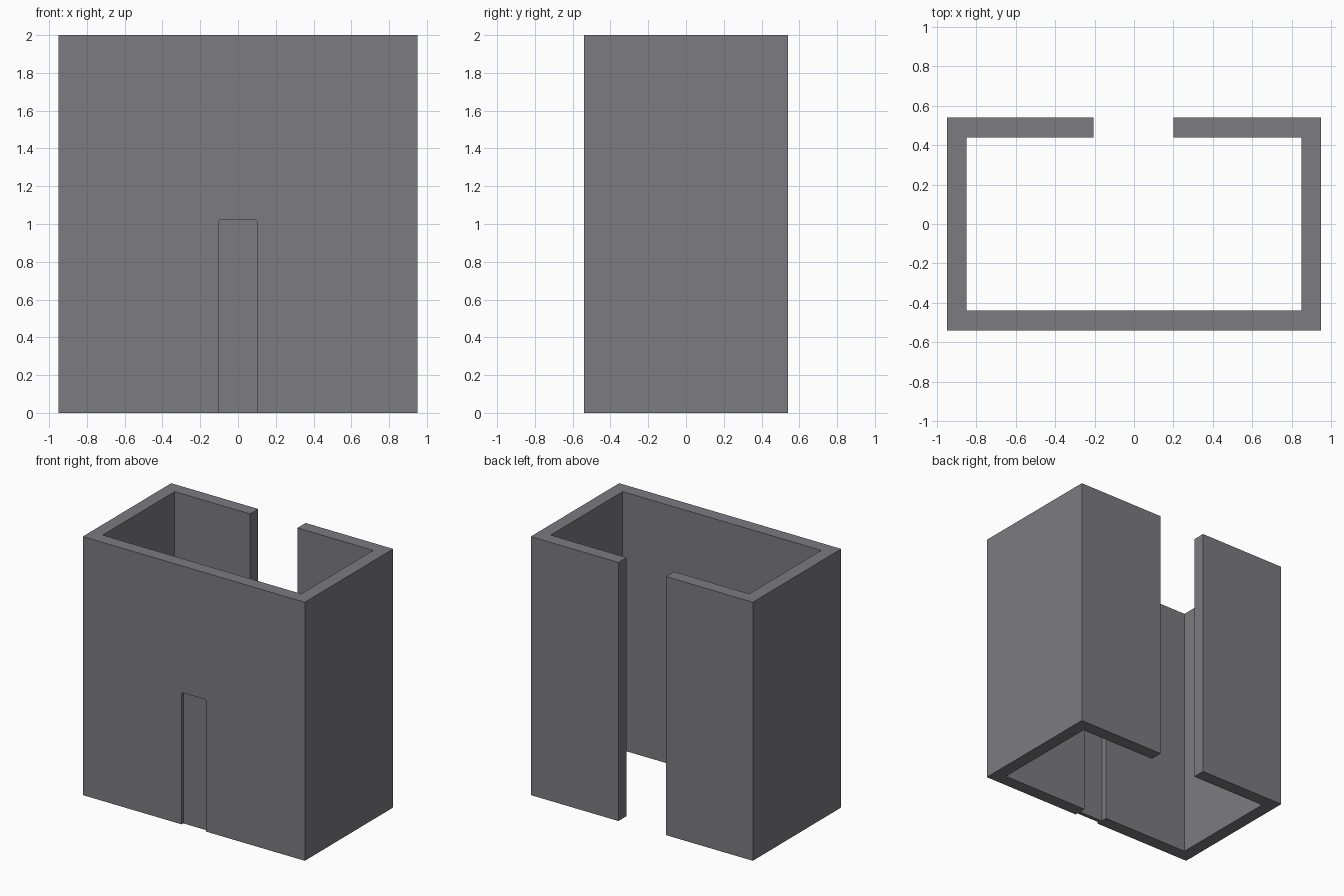
import bpy
import bmesh
from mathutils import Vector

cube = bpy.data.objects.get("Cube")
if cube:
    bpy.data.objects.remove(cube, do_unlink=True)

WIDTH, DEPTH, HEIGHT, WALL = 0.95, 0.54, 2.0, 0.1   # half width, half depth
DOOR_HALF, DOOR_TOP = 0.104, 1.02

grey = bpy.data.materials.new("wall grey")
grey.use_nodes = True
colour = (0.2, 0.197, 0.215, 1)
grey.diffuse_color = colour
grey.node_tree.nodes["Principled BSDF"].inputs["Base Color"].default_value = colour


def prism(name, points, offset):
    """Extrude a closed outline of 3D points along an offset."""
    bm = bmesh.new()
    face = bm.faces.new([bm.verts.new(p) for p in points])
    result = bmesh.ops.extrude_face_region(bm, geom=[face])
    moved = [v for v in result["geom"] if isinstance(v, bmesh.types.BMVert)]
    bmesh.ops.translate(bm, verts=moved, vec=Vector(offset))
    bmesh.ops.recalc_face_normals(bm, faces=bm.faces)
    mesh = bpy.data.meshes.new(name)
    bm.to_mesh(mesh)
    bm.free()
    mesh.materials.append(grey)
    obj = bpy.data.objects.new(name, mesh)
    bpy.context.collection.objects.link(obj)
    return obj


def door_outline(y, bottom):
    """Door shape with slightly eased top corners."""
    r = 0.008
    right = [(DOOR_HALF, bottom), (DOOR_HALF, DOOR_TOP - r), (DOOR_HALF - r, DOOR_TOP)]
    left = [(-x, z) for x, z in reversed(right)]
    return [(x, y, z) for x, z in right + left]


# Walls: an open footprint with a full-height gap at the back
ix, iy = WIDTH - WALL, DEPTH - WALL
gap_left, gap_right = 0.2, -0.205
footprint = [
    (gap_left, DEPTH), (WIDTH, DEPTH), (WIDTH, -DEPTH), (-WIDTH, -DEPTH),
    (-WIDTH, DEPTH), (gap_right, DEPTH), (gap_right, iy), (-ix, iy),
    (-ix, -iy), (ix, -iy), (ix, iy), (gap_left, iy),
]
walls = prism("walls", [(x, y, 0) for x, y in footprint], (0, 0, HEIGHT))

# Doorway cut through the front wall
cutter = prism("doorway_cutter", door_outline(-DEPTH - WALL, -0.1), (0, 3 * WALL, 0))
cutter.hide_render = True
cutter.hide_viewport = True
cutter.display_type = 'WIRE'
cut = walls.modifiers.new("doorway", 'BOOLEAN')
cut.operation = 'DIFFERENCE'
cut.solver = 'EXACT'
cut.object = cutter

# Door panel recessed within the wall thickness
prism("door", door_outline(-DEPTH + 0.02, 0), (0, 0.03, 0))
